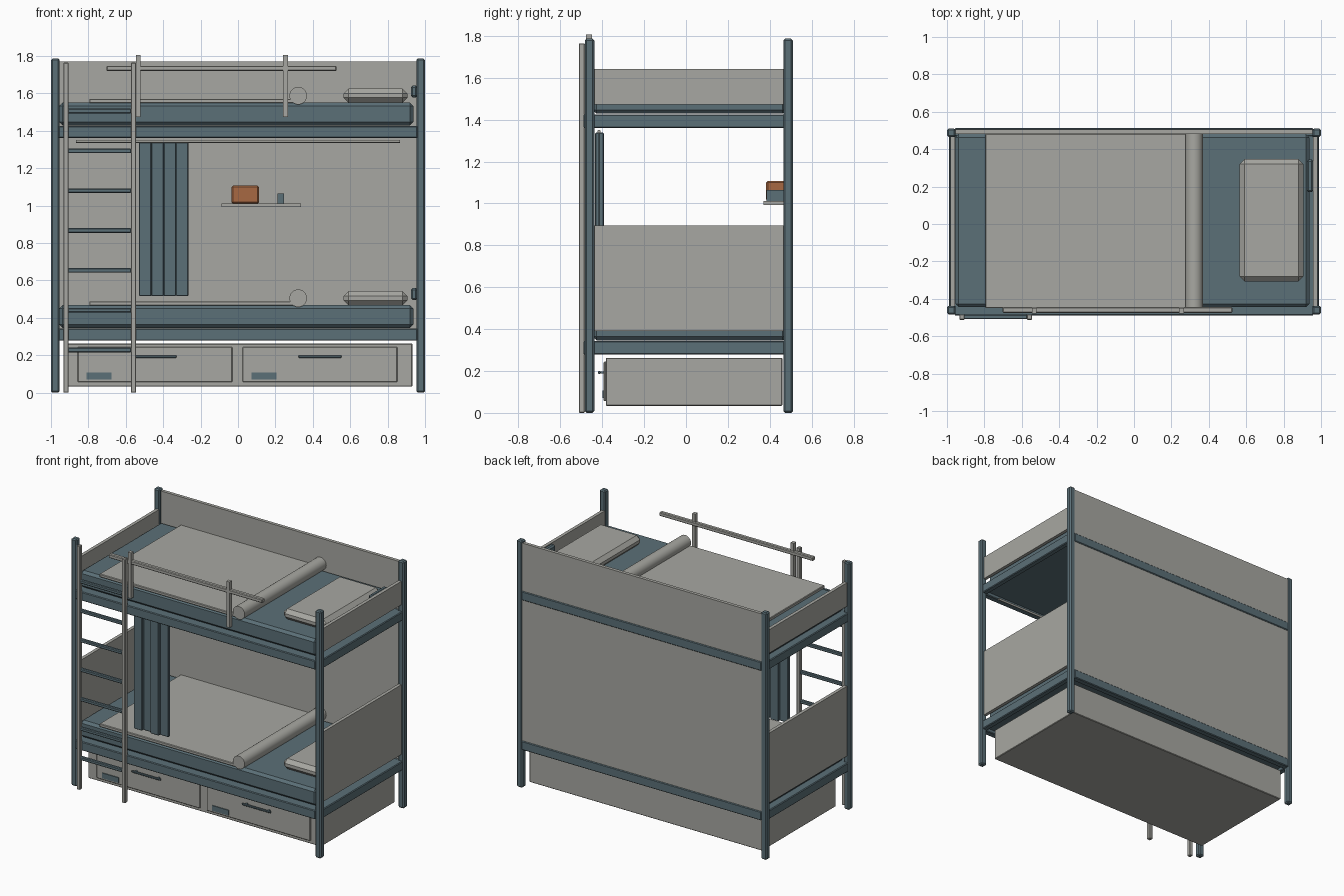
import bpy, math

cube = bpy.data.objects.get("Cube")
if cube:
    bpy.data.objects.remove(cube, do_unlink=True)


def material(name, rgb):
    m = bpy.data.materials.new(name)
    m.use_nodes = True
    m.diffuse_color = (*rgb, 1)
    m.node_tree.nodes["Principled BSDF"].inputs["Base Color"].default_value = (*rgb, 1)
    return m


GREY = material("warm_grey", (0.39, 0.39, 0.36))
BLUE = material("slate_blue", (0.105, 0.16, 0.185))
ORANGE = material("burnt_orange", (0.39, 0.14, 0.055))


def box(name, x, y, z, mat, bevel=0.0, segments=1):
    """Box spanning the (low, high) pairs, with optional chamfered edges."""
    bpy.ops.mesh.primitive_cube_add(
        size=1, location=[(a + b) / 2 for a, b in (x, y, z)])
    o = bpy.context.object
    o.name = name
    o.scale = [b - a for a, b in (x, y, z)]
    bpy.ops.object.transform_apply(location=False, rotation=False, scale=True)
    o.data.materials.append(mat)
    if bevel:
        m = o.modifiers.new("edge", "BEVEL")
        m.width, m.segments = bevel, segments
    return o


def rod(name, axis, centre, radius, length, mat, sides=24):
    """Cylinder along x or y."""
    rot = (0, math.pi / 2, 0) if axis == "x" else (math.pi / 2, 0, 0)
    bpy.ops.mesh.primitive_cylinder_add(
        vertices=sides, radius=radius, depth=length, location=centre, rotation=rot)
    o = bpy.context.object
    o.name = name
    o.data.materials.append(mat)
    bpy.ops.object.shade_smooth_by_angle(angle=math.radians(40))


def span(centre, size):
    return centre - size / 2, centre + size / 2


SIDES = ((-1, "right"), (1, "left"))

# Corner posts
for s, side in SIDES:
    for y, end in (((-0.483, -0.438), "front"), ((0.465, 0.51), "back")):
        box(f"{end}_{side}_post", span(s * 0.977, 0.045), y, (0, 1.787), BLUE, 0.008)


def bunk(level, base, panel_top, back_top):
    """One bed: frame, panels, mattress and bedding, with the frame bottom at base."""
    rim = base + 0.065
    top = base + 0.19
    rail = (base, rim)
    for y, end in (((-0.49, -0.445), "front"), ((0.467, 0.512), "back")):
        box(f"{level}_{end}_rail", (-0.96, 0.96), y, rail, BLUE, 0.005)
    for s, side in SIDES:
        box(f"{level}_{side}_end_rail", span(s * 0.97, 0.04), (-0.445, 0.47), rail, BLUE, 0.005)
        box(f"{level}_{side}_end_panel", span(s * 0.97, 0.024), (-0.445, 0.467),
            (base + 0.112, panel_top), GREY)
    box(f"{level}_back_panel", (-0.957, 0.957), (0.482, 0.506), (rim, back_top), GREY)
    box(f"{level}_bed_base", (-0.955, 0.955), (-0.45, 0.47), (base + 0.025, rim), BLUE)
    box(f"{level}_mattress", (-0.955, 0.937), (-0.445, 0.48), (rim + 0.003, top), BLUE, 0.018)
    # Bedding
    box(f"{level}_blanket", (-0.795, 0.32), (-0.45, 0.482), (top - 0.003, top + 0.02), GREY, 0.004)
    rod(f"{level}_blanket_roll", "y", (0.322, 0.017, top + 0.037), 0.047, 0.935, GREY)
    box(f"{level}_pillow", (0.565, 0.905), (-0.307, 0.347), (top, top + 0.075), GREY, 0.026)
    # Reading lamp on the end panel
    box(f"{level}_reading_lamp", (0.924, 0.96), (0.17, 0.345),
        (top + 0.027, top + 0.092), BLUE, 0.01)


bunk("lower", 0.278, 0.895, 1.363)
bunk("upper", 1.361, 1.643, 1.772)

# Ladder
for x, side in ((-0.92, "right"), (-0.559, "left")):
    box(f"ladder_{side}_rail", span(x, 0.028), (-0.512, -0.483), (0, 1.765), GREY, 0.004)
for i in range(7):
    box(f"ladder_rung_{i + 1}", (-0.91, -0.57), span(-0.497, 0.024),
        span(0.228 + i * 0.213, 0.025), BLUE, 0.005)

# Guard rail
for x, side in ((-0.534, "right"), (0.254, "left")):
    box(f"guard_{side}_post", span(x, 0.025), (-0.478, -0.45), (1.475, 1.806), GREY)
box("guard_rail", (-0.703, 0.527), (-0.475, -0.445), (1.72, 1.748), GREY, 0.005)

# Curtain and its rod
rod("curtain_rod", "x", (0, -0.415, 1.344), 0.008, 1.73, GREY, 12)
for i in range(4):
    x = -0.53 + i * 0.066
    y = -0.422 + (i % 2) * 0.017
    box(f"curtain_fold_{i + 1}", (x, x + 0.067), span(y, 0.025), (0.517, 1.338), BLUE, 0.004)

# Wall shelf with a small case and a book
box("shelf", (-0.088, 0.336), (0.37, 0.485), (0.993, 1.011), GREY)
box("shelf_case", (-0.035, 0.112), (0.383, 0.482), (1.011, 1.107), ORANGE, 0.008)
box("shelf_book", (0.21, 0.245), (0.385, 0.482), (1.011, 1.065), BLUE)

# Storage chest with two drawers
box("storage_chest", (-0.932, 0.932), (-0.383, 0.46), (0.033, 0.263), GREY, 0.004)
for x, side in ((-0.444, "right"), (0.438, "left")):
    box(f"{side}_drawer_front", span(x, 0.828), (-0.393, -0.38), (0.056, 0.245), GREY, 0.004)
    box(f"{side}_drawer_handle", span(x, 0.23), (-0.42, -0.408), (0.186, 0.2), BLUE, 0.003)
    for s in (-1, 1):
        box(f"{side}_handle_stub", span(x + s * 0.09, 0.012), (-0.412, -0.39), (0.188, 0.198), BLUE)
    box(f"{side}_drawer_plate", span(x - 0.299, 0.132), (-0.399, -0.392), (0.07, 0.108), BLUE)
